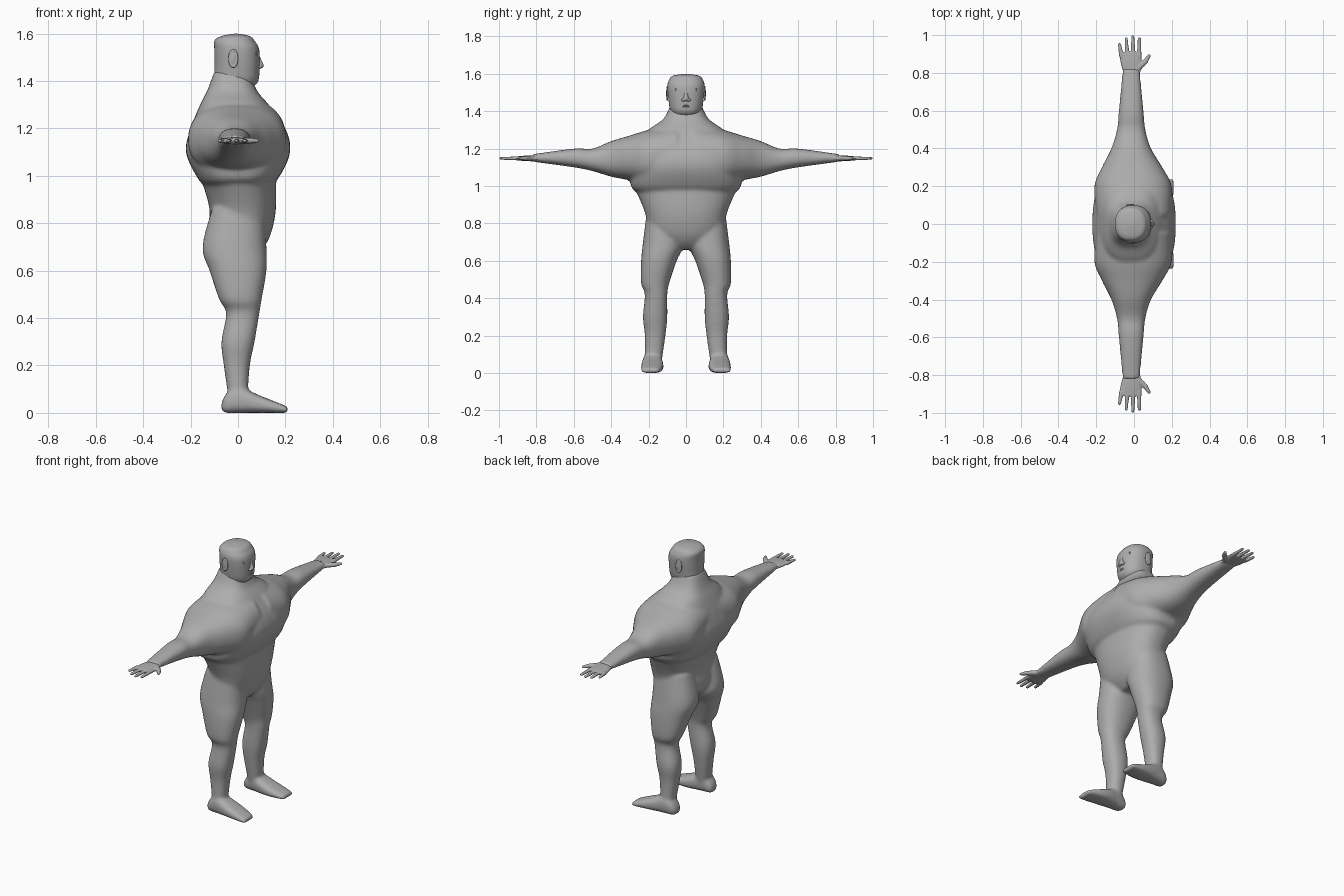
import bpy, bmesh, math
from mathutils import Vector

if "Cube" in bpy.data.objects:
    bpy.data.objects.remove(bpy.data.objects["Cube"])

GREY = (0.42, 0.42, 0.42, 1)
skin = bpy.data.materials.new("plain grey")
skin.use_nodes = True
skin.diffuse_color = GREY
skin.node_tree.nodes["Principled BSDF"].inputs["Base Color"].default_value = GREY


def catmull(before, start, end, after, t):
    """Smooth value between start and end."""
    enter, leave = (end - before) / 2, (after - start) / 2
    bend = 3 * (end - start) - 2 * enter - leave
    twist = 2 * (start - end) + enter + leave
    return start + t * (enter + t * (bend + t * twist))


def rounded(value, power):
    return math.copysign(abs(value) ** (2 / power), value)


def loft(bm, axis, rows, power=2.3, side=1, steps=5, sides=40):
    """Skin rounded sections; each row is (position, low, high, low, high)."""
    sections = []
    padded = [rows[0], *rows, rows[-1]]
    for four in zip(padded, padded[1:], padded[2:], padded[3:]):
        for step in range(steps):
            sections.append([catmull(*values, step / steps) for values in zip(*four)])
    sections.append(rows[-1])
    rings = []
    for position, low_a, high_a, low_b, high_b in sections:
        ring = []
        for k in range(sides):
            angle = math.tau * k / sides
            across = rounded(math.cos(angle), power)
            along = rounded(math.sin(angle), power)
            a = (low_a + high_a + (high_a - low_a) * across) / 2
            b = (low_b + high_b + (high_b - low_b) * along) / 2
            if axis == "x":
                place = (position, a * side, b)
            elif axis == "y":
                place = (a, position * side, b)
            else:
                place = (a, b * side, position)
            ring.append(bm.verts.new(place))
        rings.append(ring)
    for lower, upper in zip(rings, rings[1:]):
        for k in range(sides):
            bm.faces.new((lower[k - 1], lower[k], upper[k], upper[k - 1]))
    bm.faces.new(rings[0])
    bm.faces.new(rings[-1])


def centred(rows):
    """Turn (height, back, front, half width) rows into symmetric sections."""
    return [(z, back, front, -half, half) for z, back, front, half in rows]


def ball(bm, centre, size):
    made = bmesh.ops.create_uvsphere(bm, u_segments=16, v_segments=10, radius=1)
    for vert in made["verts"]:
        vert.co = Vector(centre) + Vector(c * s for c, s in zip(vert.co, size))


def taper(bm, start, end, start_radius, end_radius, count=12):
    """Row of overlapping balls tapering from start to end."""
    start, end = Vector(start), Vector(end)
    for i in range(count + 1):
        t = i / count
        radius = start_radius + (end_radius - start_radius) * t
        ball(bm, start.lerp(end, t), (radius, radius, radius * 0.85))


def hoop(bm, centre, radius_y, radius_x, radius_z, thickness, count=24):
    """Oval ring of small balls around a centre."""
    for i in range(count):
        angle = math.tau * i / count
        offset = Vector((radius_x * math.cos(angle), radius_y * math.cos(angle),
                         radius_z * math.sin(angle)))
        ball(bm, Vector(centre) + offset, (thickness, thickness, thickness))


def finish(name, bm, voxel=0, soften=0, mirror=False):
    bmesh.ops.recalc_face_normals(bm, faces=bm.faces)
    for face in bm.faces:
        face.smooth = True
    mesh = bpy.data.meshes.new(name)
    bm.to_mesh(mesh)
    bm.free()
    mesh.materials.append(skin)
    part = bpy.data.objects.new(name, mesh)
    bpy.context.collection.objects.link(part)
    if voxel:
        blend = part.modifiers.new("blend", "REMESH")
        blend.mode = "VOXEL"
        blend.voxel_size = voxel
        blend.use_smooth_shade = True
    if soften:
        relax = part.modifiers.new("soften", "SMOOTH")
        relax.factor = 0.5
        relax.iterations = soften
    if mirror:
        flip = part.modifiers.new("other side", "MIRROR")
        flip.use_axis = (False, True, False)


# Chest and shoulders, overhanging the belly
body = bmesh.new()
loft(body, "z", centred([
    (0.95, -.13, .11, .22), (0.99, -.17, .17, .29), (1.1, -.22, .22, .3),
    (1.2, -.2, .2, .28), (1.3, -.16, .13, .2), (1.36, -.13, .08, .12),
    (1.44, -.1, .05, .08)]), power=2.6)

# Belly and hips
loft(body, "z", centred([
    (0.66, -.05, .07, .05), (0.7, -.1, .11, .14), (0.76, -.13, .14, .2),
    (0.86, -.12, .16, .22), (1, -.16, .16, .28)]))

# Arms, legs and feet, blended into the same skin
for side in (1, -1):
    loft(body, "y", [
        (0.05, -.2, .2, 1, 1.33), (0.2, -.21, .2, 1, 1.3),
        (0.3, -.17, .15, 1.03, 1.27), (0.4, -.12, .09, 1.05, 1.24),
        (0.5, -.09, .06, 1.08, 1.2), (0.6, -.08, .05, 1.1, 1.2),
        (0.82, -.06, .03, 1.13, 1.17)], side=side)
    loft(body, "z", [
        (0.06, -.04, .04, .13, .22), (0.2, -.06, .05, .11, .22),
        (0.3, -.07, .07, .1, .23), (0.42, -.05, .09, .1, .22),
        (0.48, -.08, .1, .09, .24), (0.6, -.12, .12, .05, .24),
        (0.7, -.15, .12, .01, .23), (0.86, -.11, .11, .03, .21)], side=side)
    loft(body, "x", [
        (-.07, .15, .2, .01, .04), (-.05, .14, .22, 0, .08), (0, .13, .23, 0, .11),
        (.1, .12, .24, 0, .07), (.2, .14, .24, 0, .03), (.21, .16, .22, 0, .02)],
        power=2.7, side=side)
finish("body", body, voxel=0.009, soften=8)

# Head with a square jaw and rounded crown
head = bmesh.new()
loft(head, "z", centred([
    (1.36, -.1, .04, .07), (1.39, -.11, .08, .08), (1.43, -.1, .09, .09),
    (1.53, -.1, .09, .1), (1.57, -.1, .07, .09), (1.59, -.07, .05, .07),
    (1.6, -.02, 0, .01)]))
finish("head", head, voxel=0.006, soften=4)

# Nose with nostrils
nose = bmesh.new()
taper(nose, (.08, 0, 1.51), (.095, 0, 1.465), .009, .014)
for side in (1, -1):
    ball(nose, (.09, .014 * side, 1.46), (.012, .011, .009))
finish("nose", nose, voxel=0.003, soften=4)

# Lips
lips = bmesh.new()
for height in (1.426, 1.434):
    ball(lips, (.082, 0, height), (.01, .028, .005))
finish("lips", lips)

# Eyes with lids
eyes = bmesh.new()
ball(eyes, (.075, .042, 1.515), (.01, .011, .008))
hoop(eyes, (.077, .042, 1.515), .014, 0, .009, .004)
finish("eyes", eyes, mirror=True)

# Ears: rim around a shallow shell
ears = bmesh.new()
ball(ears, (-.02, .1, 1.495), (.014, .007, .032))
hoop(ears, (-.02, .1, 1.495), 0, .016, .034, .006)
finish("ears", ears, voxel=0.003, soften=4, mirror=True)

# Hands: palm, four fingers and a thumb
PALM = 1.148
hands = bmesh.new()
loft(hands, "y", [(reach, back, front, PALM - half, PALM + half)
                  for reach, back, front, half in (
                      (.78, -.05, .03, .016), (.85, -.07, .04, .015), (.91, -.08, .04, .01))])
for index, tip in enumerate((.95, .98, .99, .98)):
    spread = index - 1.5
    taper(hands, (spread * .031 - .02, .89, PALM), (spread * .035 - .024, tip, PALM), .013, .009)
knuckle = (.06, .86, PALM)
taper(hands, (.015, .82, PALM), knuckle, .018, .014)
taper(hands, knuckle, (.08, .89, PALM), .014, .009)
finish("hands", hands, voxel=0.004, soften=3, mirror=True)
